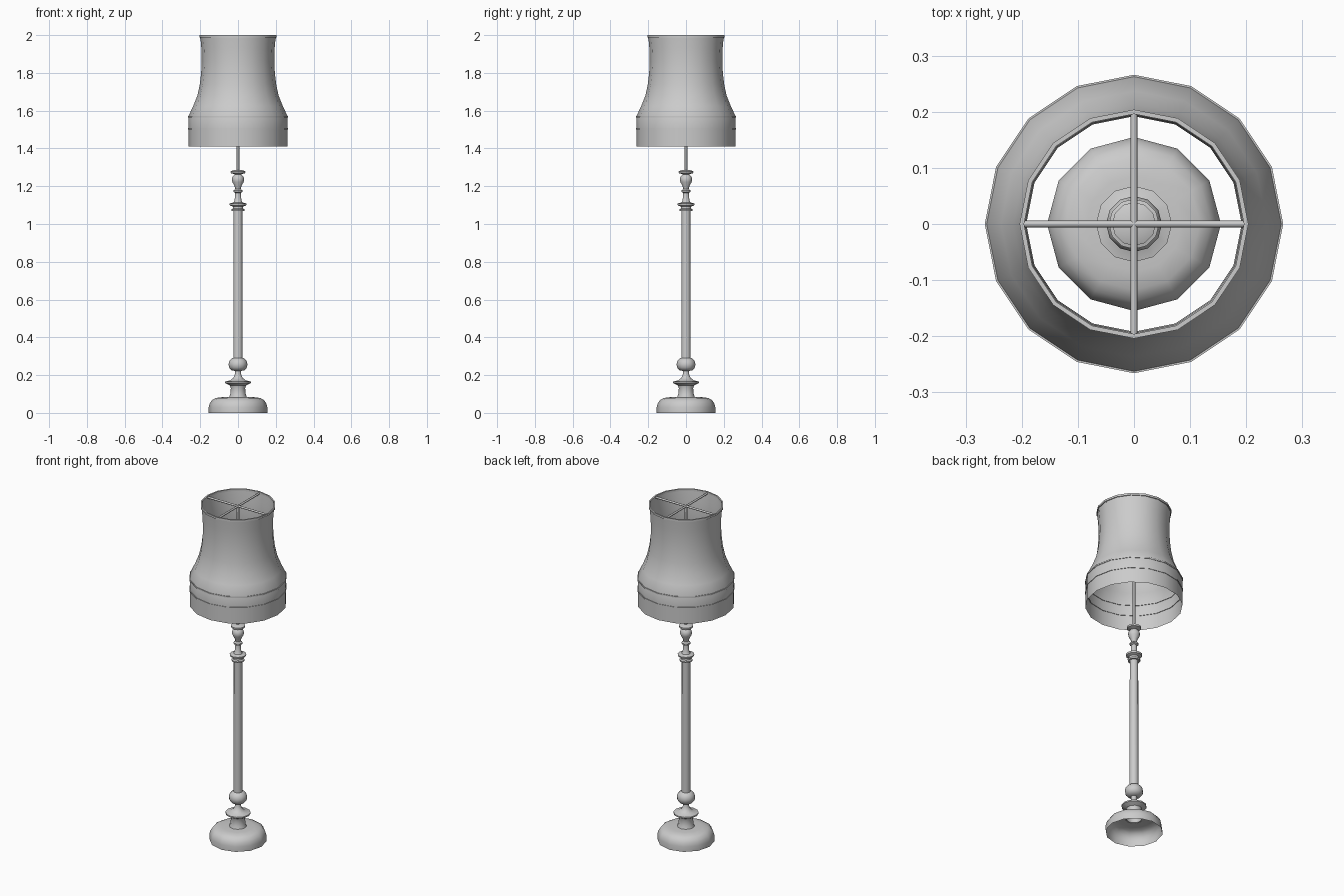
import bpy, math
from mathutils import Vector

if "Cube" in bpy.data.objects:
    bpy.data.objects.remove(bpy.data.objects["Cube"])


def finish(ob, angle=40):
    bpy.ops.object.select_all(action='DESELECT')
    ob.select_set(True)
    bpy.context.view_layer.objects.active = ob
    bpy.ops.object.shade_smooth_by_angle(angle=math.radians(angle))


def lathe(name, profile, sides, closed=False, cap_top=False, angle=40):
    """Spin a list of (radius, height) points around z."""
    verts, faces = [], []
    for r, z in profile:
        for i in range(sides):
            a = 2 * math.pi * i / sides
            verts.append((r * math.cos(a), r * math.sin(a), z))
    n = len(profile)
    for k in range(n if closed else n - 1):
        a, b = k * sides, ((k + 1) % n) * sides
        for i in range(sides):
            j = (i + 1) % sides
            faces.append((a + i, a + j, b + j, b + i))
    if cap_top:
        faces.append(tuple((n - 1) * sides + i for i in range(sides)))
    me = bpy.data.meshes.new(name)
    me.from_pydata(verts, [], faces)
    ob = bpy.data.objects.new(name, me)
    bpy.context.collection.objects.link(ob)
    finish(ob, angle)
    return ob


def rod(name, p, q, radius):
    p, q = Vector(p), Vector(q)
    bpy.ops.mesh.primitive_cylinder_add(vertices=8, radius=radius, depth=(q - p).length,
                                        location=(p + q) / 2)
    ob = bpy.context.object
    ob.name = name
    ob.rotation_euler = (q - p).to_track_quat('Z', 'Y').to_euler()
    finish(ob, 50)


def ring(name, r, z, w, h):
    lathe(name, [(r - w, z - h), (r + w, z - h), (r + w, z + h), (r - w, z + h)], 16, closed=True)


# Hollow domed foot
lathe("base", [(.155, 0), (.155, .03), (.150, .05), (.138, .068), (.118, .079),
               (.085, .083), (.042, .084)], 12)

# Turned collar and flared disc above the foot
lathe("collar", [(.047, .083), (.041, .10), (.038, .13), (.043, .145), (.068, .158),
                 (.068, .166), (.042, .172), (.025, .185), (.016, .205), (.015, .225)], 12)

# Ball knob
lathe("ball", [(.015, .222), (.035, .226), (.047, .24), (.050, .257), (.046, .274),
               (.034, .287), (.022, .292)], 12)

# Long shaft
lathe("shaft", [(.025, .285), (.023, 1.07)], 12)

# Turned upper stem
lathe("upper_stem", [(.023, 1.068), (.034, 1.068), (.035, 1.077), (.027, 1.082), (.027, 1.092),
                     (.043, 1.098), (.045, 1.108), (.024, 1.114), (.018, 1.125), (.015, 1.165),
                     (.024, 1.170), (.024, 1.178), (.014, 1.184), (.018, 1.20), (.030, 1.222),
                     (.033, 1.238), (.028, 1.252), (.017, 1.263), (.038, 1.269),
                     (.039, 1.279), (.024, 1.285)], 12, cap_top=True)

# Open lampshade
lathe("shade", [(.263, 1.41), (.263, 1.50), (.263, 1.57), (.237, 1.625), (.215, 1.68),
                (.202, 1.74), (.195, 1.80), (.192, 1.86), (.194, 1.93), (.200, 2.0)], 16)
ring("shade_upper_band", .263, 1.567, .003, .004)
ring("shade_lower_band", .263, 1.503, .003, .004)
ring("shade_top_rim", .200, 1.994, .004, .006)

# Centre rod and crossed shade supports
rod("centre_rod", (0, 0, 1.275), (0, 0, 1.99), .007)
rod("cross_bar_x", (-.2, 0, 1.988), (.2, 0, 1.988), .006)
rod("cross_bar_y", (0, -.2, 1.988), (0, .2, 1.988), .006)
